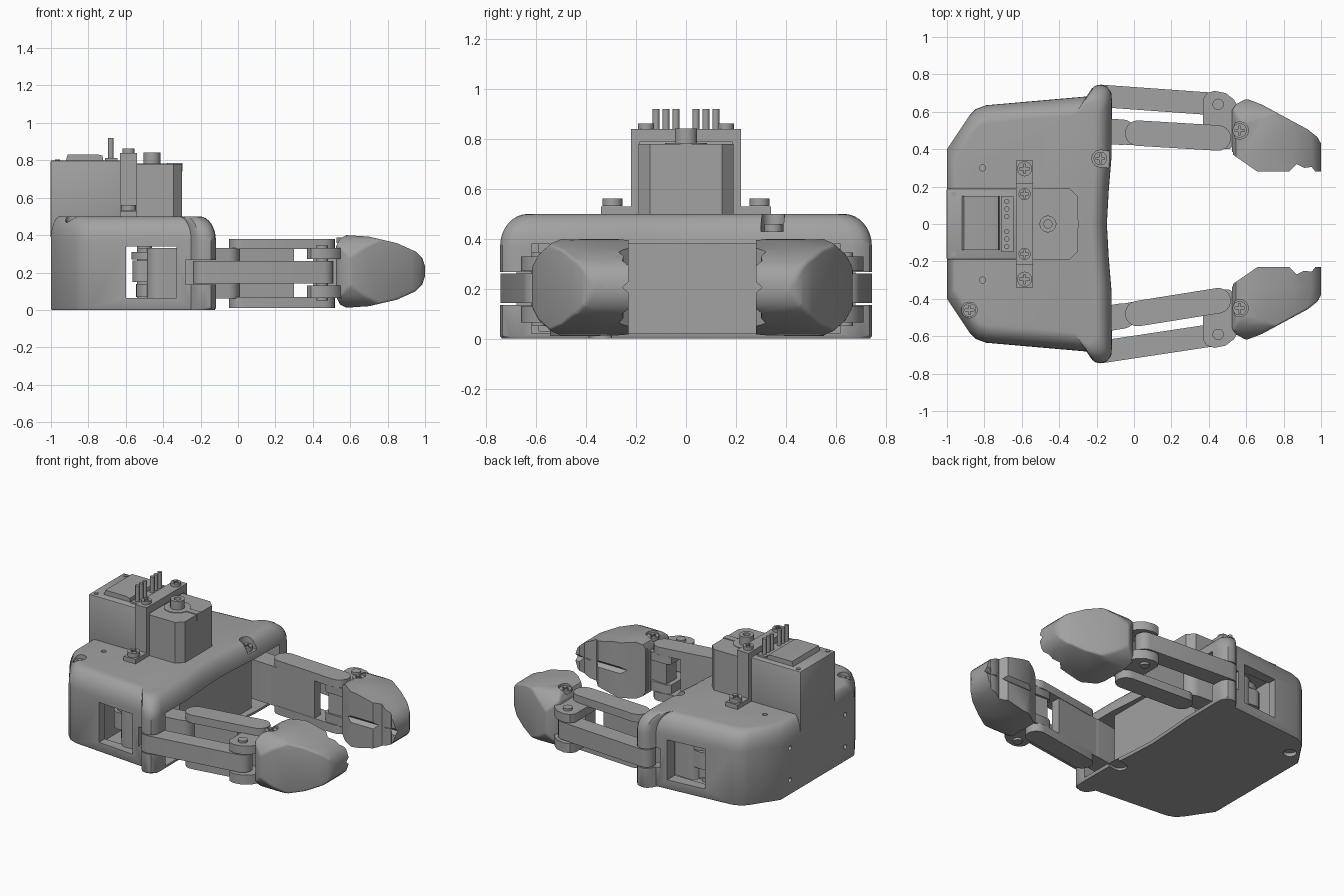
import bpy, bmesh
from math import sin, cos, pi, radians, atan2

if "Cube" in bpy.data.objects:
    bpy.data.objects.remove(bpy.data.objects["Cube"])

grey = bpy.data.materials.new("machine grey")
grey.use_nodes = True
colour = (0.36, 0.36, 0.36, 1)
grey.diffuse_color = colour
grey.node_tree.nodes["Principled BSDF"].inputs["Base Color"].default_value = colour
parts = []


def loft(name, rings):
    """Closed solid through rings of matching 3D points."""
    bm = bmesh.new()
    loops = [[bm.verts.new(p) for p in ring] for ring in rings]
    n = len(loops[0])
    for a, b in zip(loops, loops[1:]):
        for i in range(n):
            j = (i + 1) % n
            bm.faces.new((a[i], a[j], b[j], b[i]))
    bm.faces.new(loops[0])
    bm.faces.new(loops[-1])
    bmesh.ops.recalc_face_normals(bm, faces=bm.faces)
    me = bpy.data.meshes.new(name)
    bm.to_mesh(me)
    bm.free()
    ob = bpy.data.objects.new(name, me)
    bpy.context.collection.objects.link(ob)
    parts.append(ob)
    return ob


def prism(name, pts, lo, hi, axis="z"):
    place = {"x": lambda a, b, c: (c, a, b),
             "y": lambda a, b, c: (a, c, b),
             "z": lambda a, b, c: (a, b, c)}[axis]
    return loft(name, [[place(a, b, c) for a, b in pts] for c in (lo, hi)])


def box(name, x0, x1, y0, y1, z0, z1):
    return prism(name, [(x0, y0), (x1, y0), (x1, y1), (x0, y1)], z0, z1)


def disc(name, x, y, r, lo, hi, axis="z", n=24):
    pts = [(x + r * cos(2 * pi * i / n), y + r * sin(2 * pi * i / n)) for i in range(n)]
    return prism(name, pts, lo, hi, axis)


def bar(name, p, q, r, lo, hi):
    """Link bar with rounded ends."""
    a = atan2(q[1] - p[1], q[0] - p[0])
    pts = []
    for c, start in ((q, a - pi / 2), (p, a + pi / 2)):
        pts += [(c[0] + r * cos(start + pi * i / 10), c[1] + r * sin(start + pi * i / 10))
                for i in range(11)]
    return prism(name, pts, lo, hi)


def boolean(ob, cutters, op="DIFFERENCE"):
    for c in cutters:
        m = ob.modifiers.new("cut", "BOOLEAN")
        m.operation, m.object, m.solver = op, c, "EXACT"
    dg = bpy.context.evaluated_depsgraph_get()
    me = bpy.data.meshes.new_from_object(ob.evaluated_get(dg))
    ob.modifiers.clear()
    ob.data = me
    for c in cutters:
        parts.remove(c)
        bpy.data.objects.remove(c)
    return ob


def round_edges(ob, width, segments, rule=lambda e: True):
    bm = bmesh.new()
    bm.from_mesh(ob.data)
    edges = [e for e in bm.edges
             if len(e.link_faces) == 2 and e.calc_face_angle() > 0.6 and rule(e)]
    bmesh.ops.bevel(bm, geom=edges, offset=width, segments=segments,
                    profile=0.5, affect="EDGES", clamp_overlap=True)
    bm.to_mesh(ob.data)
    bm.free()


def screw(name, x, y, z, r=0.04):
    head = disc(name, x, y, r, z - 0.03, z)
    a, b = r * 0.65, r * 0.15
    boolean(head, [box("slot_a", x - a, x + a, y - b, y + b, z - 0.012, z + 0.1),
                   box("slot_b", x - b, x + b, y - a, y + a, z - 0.012, z + 0.1)])


# Housing: one outline, pulled inward near the top for the rounded shoulder
half = [(-1, 0.4), (-0.88, 0.58), (-0.845, 0.615), (-0.79, 0.635), (-0.25, 0.682),
        (-0.232, 0.715), (-0.21, 0.738), (-0.18, 0.745), (-0.145, 0.735),
        (-0.122, 0.705), (-0.118, 0.66), (-0.12, 0.36), (-0.135, 0.18)]
outline = half + [(-0.145, 0)] + [(x, -y) for x, y in reversed(half)]
levels = [(0, 0.008), (0, 0)]
levels = [(0.01, 0), (0, 0.01)]
for i in range(9):
    t = i * pi / 16
    levels.append((0.15 * (1 - cos(t)), 0.37 + 0.13 * sin(t)))
housing = loft("housing", [[(-0.7 + (x + 0.7) * (1 - k), y * (1 - k), z) for x, y in outline]
                           for k, z in levels])
cutters = [box("inner_cavity", -0.63, -0.22, -0.59, 0.59, 0.03, 0.38),
           box("front_recess", -0.17, 0.1, -0.62, 0.62, 0.02, 0.38),
           box("side_windows", -0.6, -0.33, -1, 1, 0.065, 0.34)]
for s in (1, -1):
    ys = sorted((s * 0.39, s * 0.62))
    cutters.append(box("arm_opening", -0.26, 0.1, *ys, 0.02, 0.38))
    ys = sorted((s * 0.6, s))
    cutters.append(box("link_slot", -0.28, 0.1, *ys, 0.135, 0.268))
    # Screw wells, top on one side and underneath on the other
    zs = (0.43, 0.6) if s > 0 else (-0.1, 0.016)
    cutters.append(bar("front_well", (-0.18, s * 0.35), (0, s * 0.33), 0.045, *zs))
    zs = (0.455, 0.6) if s < 0 else (-0.1, 0.025)
    cutters.append(disc("back_well", -0.88, s * 0.46, 0.042, *zs))
    cutters.append(disc("top_hole", -0.81, s * 0.3, 0.016, 0.46, 0.6))
    for z in (0.1, 0.32):
        cutters.append(disc("back_hole", s * 0.3, z, 0.016, -1.1, -0.97, "x"))
boolean(housing, cutters)
screw("front_screw", -0.18, 0.35, 0.46, 0.036)
screw("back_screw", -0.88, -0.46, 0.475, 0.036)

# Motor unit
motor = box("motor_rear", -1.002, -0.6, -0.19, 0.19, 0.385, 0.8)
round_edges(motor, 0.008, 2)
prism("motor_front", [(-0.61, -0.19), (-0.345, -0.19), (-0.3, -0.145),
                      (-0.3, 0.145), (-0.345, 0.19), (-0.61, 0.19)], 0.385, 0.78)
box("motor_front_tab", -0.38, -0.297, -0.022, 0.022, 0.74, 0.785)
prism("motor_cover_plate", [(-0.92, 0.8), (-0.72, 0.8), (-0.725, 0.825), (-0.75, 0.832),
                            (-0.91, 0.832)], -0.14, 0.15, "y")
boolean(disc("output_shaft", -0.46, 0, 0.045, 0.77, 0.842),
        [disc("shaft_bore", -0.46, 0, 0.022, 0.82, 0.9)])
disc("shaft_collar", -0.46, 0, 0.085, 0.77, 0.784)
box("pin_base", -0.71, -0.645, -0.15, 0.15, 0.79, 0.812)

# Strap over the motor, feet, pins and screws
box("strap_top", -0.63, -0.54, -0.22, 0.22, 0.79, 0.84)
for s in (1, -1):
    ys = sorted((s * 0.185, s * 0.22))
    box("strap_leg", -0.63, -0.54, *ys, 0.49, 0.838)
    ys = sorted((s * 0.19, s * 0.34))
    box("strap_foot", -0.63, -0.54, *ys, 0.49, 0.53)
    screw("foot_screw", -0.585, s * 0.295, 0.562)
    screw("strap_screw", -0.585, s * 0.16, 0.862, 0.032)
    for y in (0.04, 0.08, 0.12):
        disc("pin", -0.68, s * y, 0.014, 0.8, 0.92, n=12)
    for x in (-0.965,):
        disc("case_screw", x, s * 0.16, 0.014, 0.79, 0.805, n=12)

# Linkages and fingers; one finger is swung slightly further in
plan = [(0.525, 0.385), (0.525, 0.61), (0.545, 0.64), (0.6, 0.67), (0.68, 0.64),
        (0.93, 0.505), (0.98, 0.465), (1, 0.43), (1, 0.385)]
pad_plan = [(0.53, 0.39), (0.53, 0.37), (0.66, 0.28), (0.83, 0.28), (0.87, 0.32),
            (0.91, 0.3), (0.95, 0.305), (0.97, 0.28), (1, 0.28), (1, 0.39)]
side = [(0.525, 0.07), (0.545, 0.03), (0.58, 0.012), (0.7, 0.02), (0.85, 0.055),
        (0.95, 0.1), (0.985, 0.135), (1, 0.18)]
side += [(x, 0.412 - z) for x, z in reversed(side)]
section = [(0.2, 0), (0.52, 0), (0.59, 0.03), (0.64, 0.075), (0.67, 0.13)]
section += [(y, 0.412 - z) for y, z in reversed(section)]
hub = [(0.37, 0.42), (0.37, 0.67), (0.39, 0.7), (0.43, 0.712), (0.49, 0.7), (0.535, 0.665),
       (0.57, 0.6), (0.57, 0.45), (0.51, 0.4), (0.4, 0.4)]

for s, d, label in ((1, 0, "left"), (-1, 0.05, "right")):
    def swing(pts):
        return [(x, s * (y - d)) for x, y in pts]

    def swing_section(pts):
        return [(s * (y - d), z) for y, z in pts]

    # Outer link
    outer_end = (0.45, s * (0.64 - d))
    bar(label + "_outer_link", (-0.18, s * 0.685), outer_end, 0.06, 0.142, 0.262)
    # Inner arm: two flanges, a solid root and a web on the gripping side
    root, tip = (-0.05, s * 0.49), (0.45, s * (0.46 - d))
    slope = (tip[1] - root[1]) / 0.5

    def along(x, off=0):
        return (x, root[1] + slope * (x + 0.05) + s * off)

    for z0, z1 in ((0.01, 0.068), (0.325, 0.38)):
        bar(label + "_arm_flange", along(0.02), tip, 0.068, z0, z1)
    bar(label + "_arm_root", along(-0.42), along(-0.06), 0.068, 0.06, 0.33)
    prism(label + "_arm_web", [along(-0.12, -0.066), along(0.3, -0.066),
                               along(0.3, 0.0), along(-0.12, 0.0)], 0.06, 0.33)
    # Hub plates joining arm, link and finger
    for z0, z1 in ((0.065, 0.13), (0.272, 0.33)):
        prism(label + "_hub_plate", swing(hub), z0, z1)
    prism(label + "_hub_core", swing([(0.4, 0.41), (0.4, 0.52), (0.5, 0.56), (0.56, 0.56),
                                      (0.56, 0.42)]), 0.1, 0.3)
    disc(label + "_link_pin", *outer_end, 0.03, 0.05, 0.345)
    disc(label + "_arm_pin", *tip, 0.035, 0.02, 0.37)

    # Fingertip shell
    ys = sorted((s * 0.1, s * 0.8))
    shell = prism(label + "_finger", swing(plan), 0, 0.42)
    boolean(shell, [prism("side_form", side, *ys, "y"),
                    prism("end_form", swing_section(section), 0.4, 1.1, "x")], "INTERSECT")
    seam = 0.4 - d
    round_edges(shell, 0.022, 3,
                lambda e: min(abs(v.co.y) for v in e.verts) > seam)
    screw_at = swing([(0.565, 0.5)])[0]
    boolean(shell, [disc("screw_well", *screw_at, 0.046, 0.365, 0.5)])
    screw(label + "_finger_screw", *screw_at, 0.388, 0.038)

    # Grip pad with a groove along its middle
    pad = prism(label + "_grip_pad", swing(pad_plan), 0, 0.42)
    groove = swing_section([(0.27, 0.175), (0.305, 0.206), (0.27, 0.237)])
    boolean(pad, [prism("pad_form", side, *ys, "y")], "INTERSECT")
    boolean(pad, [prism("groove", groove, 0.4, 1.1, "x")])

    # Drive post and discs seen through the side window
    disc(label + "_drive_post", -0.5, s * 0.47, 0.04, 0.03, 0.38)
    for z0, z1, r in ((0.07, 0.14, 0.075), (0.27, 0.31, 0.1), (0.31, 0.33, 0.07)):
        disc(label + "_drive_disc", -0.47, s * 0.47, r, z0, z1)
    bar(label + "_crank", (-0.51, s * 0.52), (-0.3, s * 0.5), 0.055, 0.15, 0.265)

# Shared finish
for ob in parts:
    ob.data.materials.clear()
    ob.data.materials.append(grey)
    ob.data.polygons.foreach_set("material_index", [0] * len(ob.data.polygons))
    ob.select_set(True)
    bpy.context.view_layer.objects.active = ob
bpy.ops.object.shade_smooth_by_angle(angle=radians(35))
